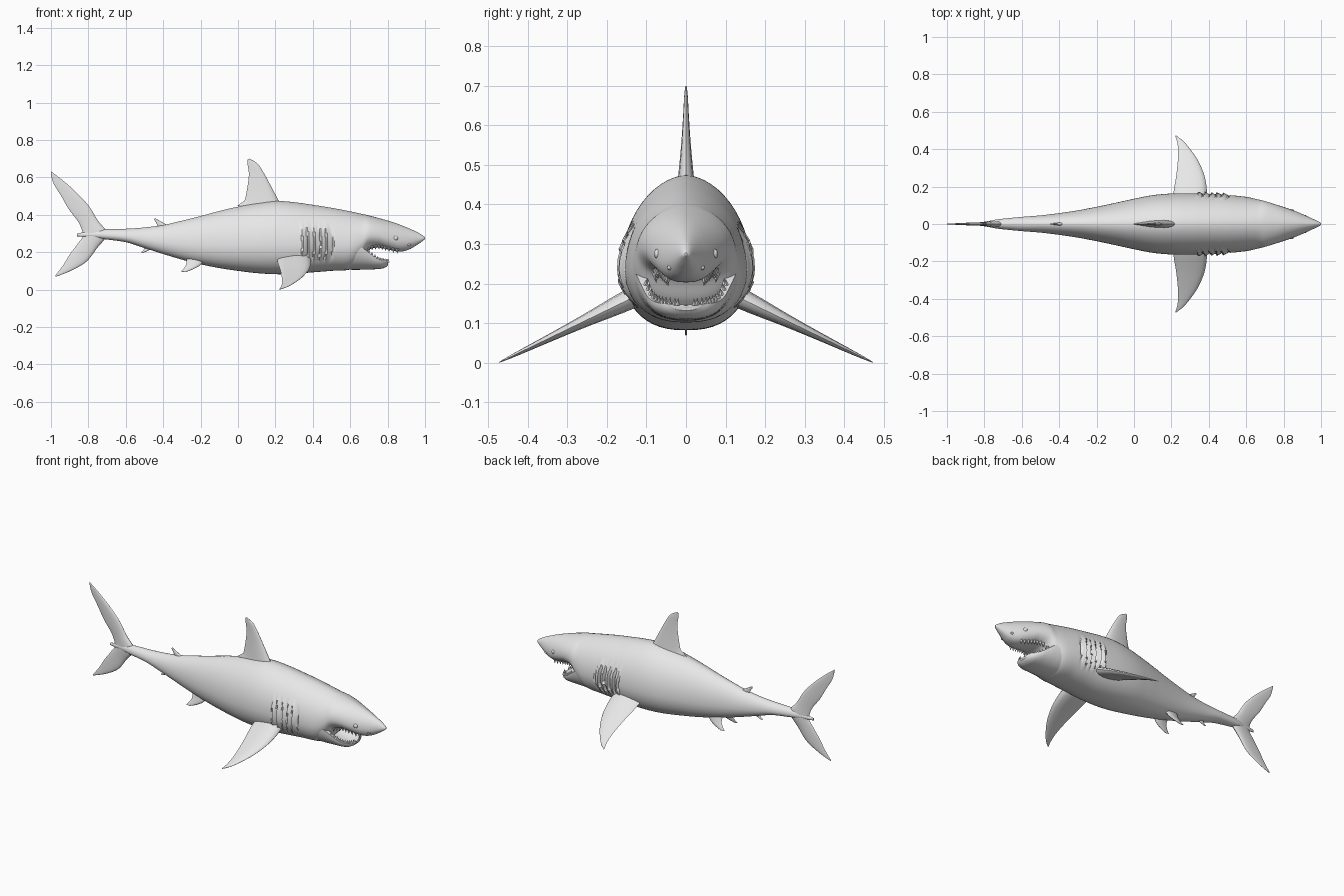
import bpy
import bmesh
from math import sin, cos, pi
from mathutils import Vector

if "Cube" in bpy.data.objects:
    bpy.data.objects.remove(bpy.data.objects["Cube"])

skin = bpy.data.materials.new("grey_skin")
skin.use_nodes = True
skin.diffuse_color = (0.8, 0.8, 0.8, 1)
for node in skin.node_tree.nodes:
    if node.type == "BSDF_PRINCIPLED":
        node.inputs["Base Color"].default_value = skin.diffuse_color


def finish(name, bm, angle=0.6):
    """Turn a bmesh into a smooth shaded object."""
    bmesh.ops.recalc_face_normals(bm, faces=bm.faces)
    mesh = bpy.data.meshes.new(name)
    bm.to_mesh(mesh)
    bm.free()
    mesh.materials.append(skin)
    obj = bpy.data.objects.new(name, mesh)
    bpy.context.collection.objects.link(obj)
    bpy.ops.object.select_all(action="DESELECT")
    obj.select_set(True)
    bpy.context.view_layer.objects.active = obj
    bpy.ops.object.shade_smooth_by_angle(angle=angle)
    return obj


def spline(rows, steps):
    """Smooth curve through rows of values."""
    rows = [Vector(row) for row in rows]
    result = []
    last = len(rows) - 1
    for i in range(last):
        a, b = rows[i], rows[i + 1]
        ta = (b - rows[max(i - 1, 0)]) / 2
        tb = (rows[min(i + 2, last)] - a) / 2
        for k in range(steps):
            t = k / steps
            u = 1 - t
            result.append(a * (u * u * (1 + 2 * t)) + ta * (t * u * u)
                          + b * (t * t * (3 - 2 * t)) - tb * (t * t * u))
    return result + [rows[last]]


def loft(name, rings, angle=0.6):
    """Skin closed rings and cap both ends."""
    bm = bmesh.new()
    loops = [[bm.verts.new(p) for p in ring] for ring in rings]
    count = len(loops[0])
    for a, b in zip(loops, loops[1:]):
        for i in range(count):
            j = (i + 1) % count
            bm.faces.new((a[i], a[j], b[j], b[i]))
    bm.faces.new(loops[0])
    bm.faces.new(loops[-1])
    return finish(name, bm, angle)


def fin(name, rows, origin=(0, 0, 0), span=(0, 0, 1), steps=6, half=8):
    """Streamlined fin; rows hold lead x, lead span, trail x, trail span, half thickness."""
    origin, span = Vector(origin), Vector(span).normalized()
    normal = span.cross(Vector((1, 0, 0)))
    rings = []
    for lead_x, lead_s, trail_x, trail_s, thick in spline(rows, steps):
        lead = origin + Vector((lead_x, 0, 0)) + span * lead_s
        trail = origin + Vector((trail_x, 0, 0)) + span * trail_s
        ring = []
        for i in range(half * 2):
            a = pi * i / half
            t = (1 - cos(a)) / 2
            bulge = thick * sin(a) * (1.25 - 0.7 * t)
            ring.append(lead.lerp(trail, t) + normal * bulge)
        rings.append(ring)
    return loft(name, rings, 0.9)


# Body and upper head: x, underside, back, half width
body_rows = [
    (-.86, .285, .30, .004), (-.79, .28, .312, .014), (-.72, .27, .322, .026),
    (-.6, .253, .325, .038), (-.5, .222, .332, .046), (-.4, .19, .345, .058),
    (-.3, .16, .368, .073), (-.2, .135, .393, .092), (-.1, .115, .42, .113),
    (0, .1, .443, .135), (.1, .088, .462, .154), (.2, .082, .474, .163),
    (.3, .084, .467, .164), (.4, .092, .453, .16), (.5, .1, .437, .155),
    (.6, .108, .418, .145), (.66, .155, .405, .132), (.7, .212, .396, .122),
    (.75, .224, .383, .107), (.8, .214, .369, .091), (.86, .203, .349, .07),
    (.91, .212, .329, .049), (.96, .24, .306, .026), (.99, .262, .287, .012),
    (1, .27, .278, .003)]
body_curve = spline(body_rows, 14)


def gill_offset(x, z):
    """Overlapping flaps with loose rear edges."""
    height = (z - .245) / .1
    window = max(0, 1 - height ** 4)
    t = (x - .325 - .02 * (1 - height ** 2)) / .165
    if not 0 < t < 1:
        return 0
    phase = t * 5 % 1
    dip = .008 if phase > .8 else 0
    return window * (.014 * (1 - phase) ** 2 - dip)


rings = []
for x, bottom, top, width in body_curve:
    middle = bottom + .4 * (top - bottom)
    ring = []
    for i in range(56):
        a = 2 * pi * i / 56
        c, s = cos(a), sin(a)
        power, reach = (1.12, top - middle) if s > 0 else (.8, middle - bottom)
        z = middle + s * reach
        side = 1 if c > 0 else -1
        y = width * abs(c) ** power
        if abs(c) > .2:
            y += gill_offset(x, z)
        ring.append((x, side * y, z))
    rings.append(ring)
loft("body", rings)

# Lower jaw, a hollow scoop: x, half width, lip height, underside, hollow ratio
jaw_rows = [
    (.5, .14, .24, .11, .8), (.6, .138, .24, .106, .8), (.66, .127, .225, .106, .8),
    (.7, .114, .198, .107, .8), (.74, .098, .168, .109, .78), (.77, .08, .154, .112, .74),
    (.79, .06, .15, .12, .6), (.803, .035, .147, .132, .2)]
jaw_curve = spline(jaw_rows, 5)
rings = []
for x, width, lip, bottom, hollow in jaw_curve:
    ring = []
    for i in range(25):
        a = pi * i / 24
        side = 1 if cos(a) > 0 else -1
        ring.append((x, side * width * abs(cos(a)) ** .8, lip - (lip - bottom) * sin(a)))
    for i in range(24, -1, -1):
        a = pi * i / 24
        ring.append((x, width * hollow * cos(a), lip - (lip - bottom) * hollow * .85 * sin(a)))
    rings.append(ring)
loft("lower_jaw", rings)


# Teeth in two mirrored rows
def tooth(bm, x, y, z, direction, size):
    base = [bm.verts.new((x + size * .4 * cos(a), y + size * .3 * sin(a), z))
            for a in (0, pi / 2, pi, pi * 1.5)]
    tip = bm.verts.new((x, y * .95, z + size * direction))
    for i in range(4):
        bm.faces.new((base[i], base[(i + 1) % 4], tip))
    bm.faces.new(base)


bm = bmesh.new()
for side in (-1, 1):
    for x, width, lip, bottom, hollow in jaw_curve[15::2]:
        tooth(bm, x, side * width * (1 + hollow) / 2, lip - .003, 1, .02)
finish("lower_teeth", bm, 0.3)
bm = bmesh.new()
for side in (-1, 1):
    for x, bottom, top, width in body_curve[17 * 14:20 * 14:5]:
        tooth(bm, x, side * width * .65, bottom + .016, -1, .027)
finish("upper_teeth", bm, 0.3)

# Fins on the centre line
fin("dorsal_fin", [
    (.24, .44, .01, .44, .024), (.215, .48, .035, .475, .02), (.178, .55, .05, .545, .013),
    (.14, .62, .058, .615, .008), (.105, .673, .052, .665, .005), (.06, .7, .05, .695, .002)])
fin("dorsal_fin_tip", [
    (.08, .435, .0, .447, .008), (.08, .46, .0, .45, .006), (.08, .485, .035, .475, .004)])
fin("second_dorsal_fin", [
    (-.35, .33, -.43, .325, .01), (-.405, .36, -.434, .35, .006), (-.443, .382, -.45, .375, .002)])
fin("anal_fin", [
    (-.44, .23, -.5, .235, .009), (-.475, .21, -.505, .212, .006), (-.51, .195, -.52, .2, .002)])
fin("tail_fin", [
    (-1, .632, -1, .615, .002), (-.94, .586, -.985, .565, .004), (-.87, .525, -.945, .5, .007),
    (-.8, .45, -.905, .43, .009), (-.75, .37, -.85, .355, .012), (-.7, .297, -.83, .29, .018),
    (-.755, .22, -.857, .245, .012), (-.81, .15, -.9, .187, .008), (-.89, .102, -.935, .13, .005),
    (-.976, .068, -.978, .074, .002)])

# Paired fins, eyes and nostrils
for side, label in ((1, "left"), (-1, "right")):
    fin(label + "_pectoral_fin", [
        (.385, 0, .21, 0, .03), (.39, .08, .212, .08, .025), (.378, .17, .225, .17, .017),
        (.345, .26, .234, .26, .011), (.3, .335, .236, .33, .007),
        (.26, .385, .23, .38, .004), (.225, .414, .22, .412, .001)],
        (0, side * .1, .181), (0, side * .9, -.436))
    fin(label + "_pelvic_fin", [
        (-.16, -.02, -.28, -.02, .016), (-.195, .035, -.275, .03, .01),
        (-.235, .062, -.29, .06, .006), (-.28, .08, -.305, .077, .002)],
        (0, side * .04, .17), (0, side * .3, -.95))
    for part, spot, scale in (("eye", (.842, .071, .275), (.014, .01, .013)),
                              ("nostril", (.912, .041, .24), (.012, .007, .006))):
        bm = bmesh.new()
        bmesh.ops.create_uvsphere(bm, u_segments=16, v_segments=10, radius=1)
        bmesh.ops.scale(bm, vec=scale, verts=bm.verts)
        bmesh.ops.translate(bm, vec=(spot[0], side * spot[1], spot[2]), verts=bm.verts)
        finish(label + "_" + part, bm)
